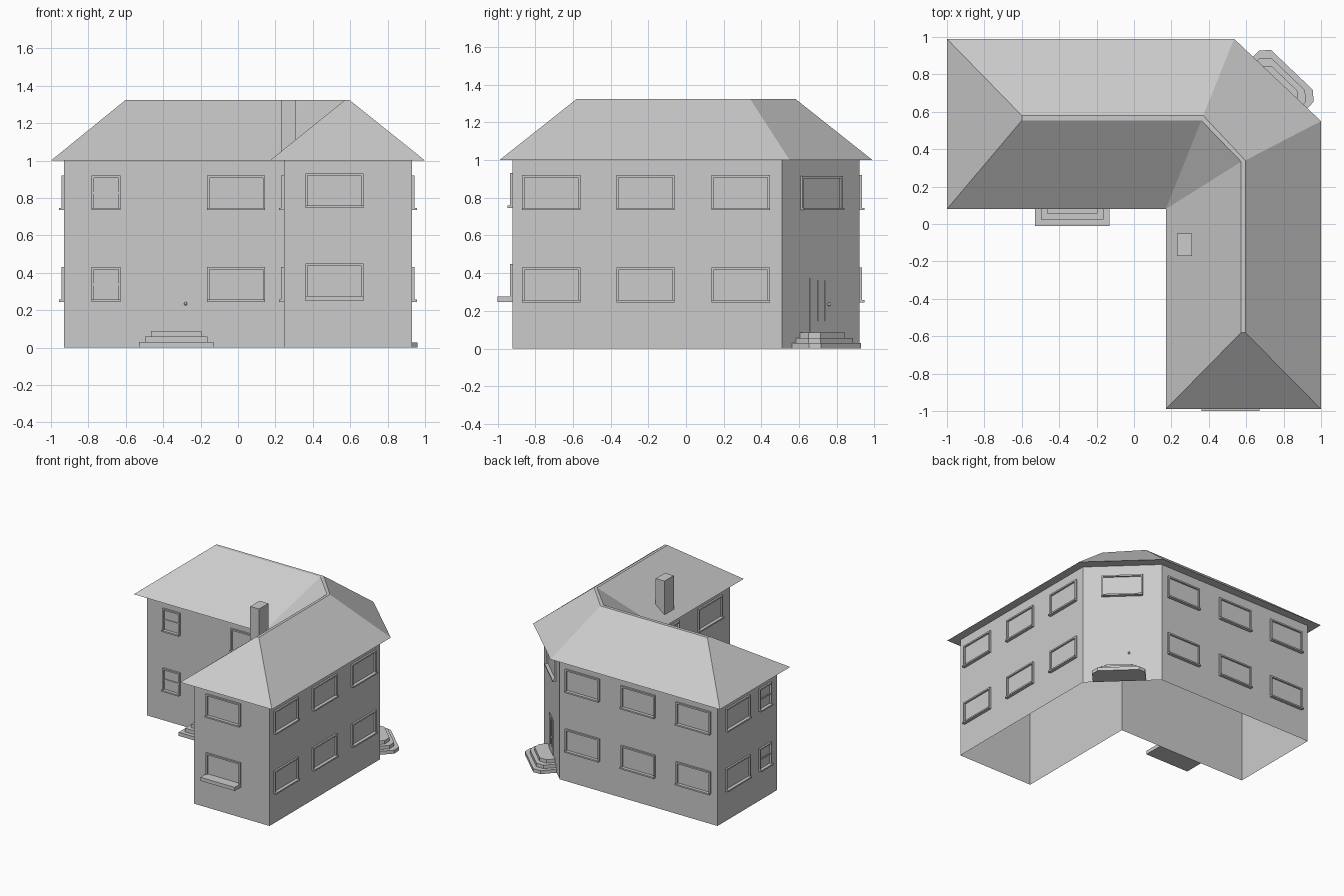
import bpy, bmesh, math
from mathutils import Matrix, Vector

if "Cube" in bpy.data.objects:
    bpy.data.objects.remove(bpy.data.objects["Cube"])

mat = bpy.data.materials.new("plain grey")
mat.diffuse_color = (0.6, 0.6, 0.6, 1)
mat.use_nodes = True
mat.node_tree.nodes["Principled BSDF"].inputs["Base Color"].default_value = mat.diffuse_color


def finish(name, bm, matrix=Matrix()):
    bmesh.ops.recalc_face_normals(bm, faces=bm.faces)
    me = bpy.data.meshes.new(name)
    bm.to_mesh(me)
    bm.free()
    me.materials.append(mat)
    ob = bpy.data.objects.new(name, me)
    ob.matrix_world = matrix
    bpy.context.collection.objects.link(ob)
    return ob


def box(bm, x0, x1, y0, y1, z0, z1):
    m = Matrix.Translation(((x0 + x1) / 2, (y0 + y1) / 2, (z0 + z1) / 2))
    bmesh.ops.create_cube(bm, size=1, matrix=m @ Matrix.Diagonal((x1 - x0, y1 - y0, z1 - z0, 1)))


def prism(bm, pts, z0, z1, caps=True):
    low = [bm.verts.new((x, y, z0)) for x, y in pts]
    top = [bm.verts.new((x, y, z1)) for x, y in pts]
    for i in range(len(pts)):
        j = (i + 1) % len(pts)
        bm.faces.new((low[i], low[j], top[j], top[i]))
    if caps:
        bm.faces.new(low)
        bm.faces.new(top)


def on_wall(x, y, deg):
    # local x runs along the wall, local -y points outward
    return Matrix.Translation((x, y, 0)) @ Matrix.Rotation(math.radians(deg), 4, 'Z')


# Walls: L plan with a cut-off outer corner, open underneath
bm = bmesh.new()
prism(bm, [(-0.93, 0.15), (0.245, 0.15), (0.245, -0.92), (0.93, -0.92),
           (0.93, 0.51), (0.50, 0.92), (-0.93, 0.92)], 0, 1, caps=False)
finish("walls", bm)

# Hipped roof with flat narrow ridge and flat soffit
EZ, RZ = 1.0, 1.325
bm = bmesh.new()
eave = [bm.verts.new((x, y, EZ)) for x, y in
        [(-1, 0.08), (0.17, 0.08), (0.17, -0.99), (1, -0.99), (1, 0.55), (0.535, 0.99), (-1, 0.99)]]
inner = [bm.verts.new((x, y, RZ)) for x, y in [(-0.6, 0.553), (0.36, 0.553), (0.573, 0.333), (0.573, -0.58)]]
outer = [bm.verts.new((x, y, RZ)) for x, y in [(-0.6, 0.58), (0.37, 0.58), (0.595, 0.34), (0.595, -0.58)]]
a, b, c, d, e, f, g = eave
for face in [(a, b, inner[1], inner[0]), (b, inner[2], inner[1]), (b, c, inner[3], inner[2]),
             (c, d, outer[3], inner[3]), (d, e, outer[2], outer[3]), (e, f, outer[1], outer[2]),
             (f, g, outer[0], outer[1]), (g, a, inner[0], outer[0]), tuple(reversed(eave))]:
    bm.faces.new(face)
for i in range(3):
    bm.faces.new((inner[i], inner[i + 1], outer[i + 1], outer[i]))
finish("roof", bm)

# Chimney
bm = bmesh.new()
box(bm, 0.23, 0.31, -0.17, -0.05, 1.01, 1.325)
finish("chimney", bm)


# Windows: raised frame, projecting sill, sash bar on the narrow ones
def window(matrix, w, z0, h=0.185):
    bm = bmesh.new()
    r, t, p = w / 2, 0.012, 0.014
    box(bm, -r, r, -0.026, 0, z0, z0 + t)
    box(bm, -r, r, -p, 0, z0 + h - t, z0 + h)
    for s in (-1, 1):
        lo, hi = sorted((s * r, s * (r - t)))
        box(bm, lo, hi, -p, 0, z0 + t, z0 + h - t)
    if w < 0.2:
        box(bm, -r + t, r - t, -0.007, 0, z0 + h / 2 - 0.005, z0 + h / 2 + 0.005)
    finish("window", bm, matrix)


CORNER = math.degrees(math.atan2(0.41, -0.43))
WIDE, NARROW = 0.31, 0.155
spots = [(-0.705, 0.15, 0, NARROW), (-0.01, 0.15, 0, WIDE),
         (-0.93, 0.665, -90, WIDE), (-0.93, 0.31, -90, NARROW),
         (0.245, -0.655, -90, WIDE), (0.245, -0.10, -90, WIDE)]
for s in (-0.715, -0.215, 0.29):
    spots += [(0.93, s, 90, WIDE), (s, 0.92, 180, WIDE)]
for x, y, deg, w in spots:
    for z in (0.245, 0.735):
        window(on_wall(x, y, deg), w, z)
for z in (0.265, 0.747):
    window(on_wall(0.515, -0.92, 0), WIDE, z)
corner = on_wall(0.715, 0.715, CORNER)
window(corner, WIDE, 0.735, 0.18)

# Flower shelf below the ground-floor end window
bm = bmesh.new()
box(bm, 0.36, 0.67, -1.0, -0.92, 0.248, 0.277)
finish("window_shelf", bm)


# Doors: thin leaf, knob, optional glazed strips
def door(name, matrix, cx, w, z0, z1, knob_x, strips=()):
    bm = bmesh.new()
    box(bm, cx - w / 2, cx + w / 2, -0.004, 0, z0, z1)
    for s in strips:
        box(bm, s - 0.006, s + 0.006, -0.008, 0, 0.145, 0.36)
    bmesh.ops.create_uvsphere(bm, u_segments=10, v_segments=6, radius=0.009,
                              matrix=Matrix.Translation((knob_x, -0.014, 0.235)))
    finish(name, bm, matrix)


door("front_door", on_wall(-0.33, 0.15, 0), 0, 0.14, 0.09, 0.375, 0.05)
door("corner_door", corner, -0.014, 0.145, 0.085, 0.375, 0.052, (-0.022, 0.03))

# Front steps
bm = bmesh.new()
for i in range(3):
    k = 0.033 * i
    box(bm, -0.53 + k, -0.13 - k, -0.01 + k, 0.15, 0.03 * i, 0.03 * (i + 1))
finish("front_steps", bm)

# Corner steps with clipped corners
bm = bmesh.new()
for i in range(3):
    k = 0.03 * i
    r, dep = 0.2 - k, 0.168 - k
    prism(bm, [(-0.02 + x, y) for x, y in
               [(-r, 0), (-r, -dep + 0.045), (-r + 0.045, -dep),
                (r - 0.045, -dep), (r, -dep + 0.045), (r, 0)]], 0.0285 * i, 0.0285 * (i + 1))
finish("corner_steps", bm, corner)
